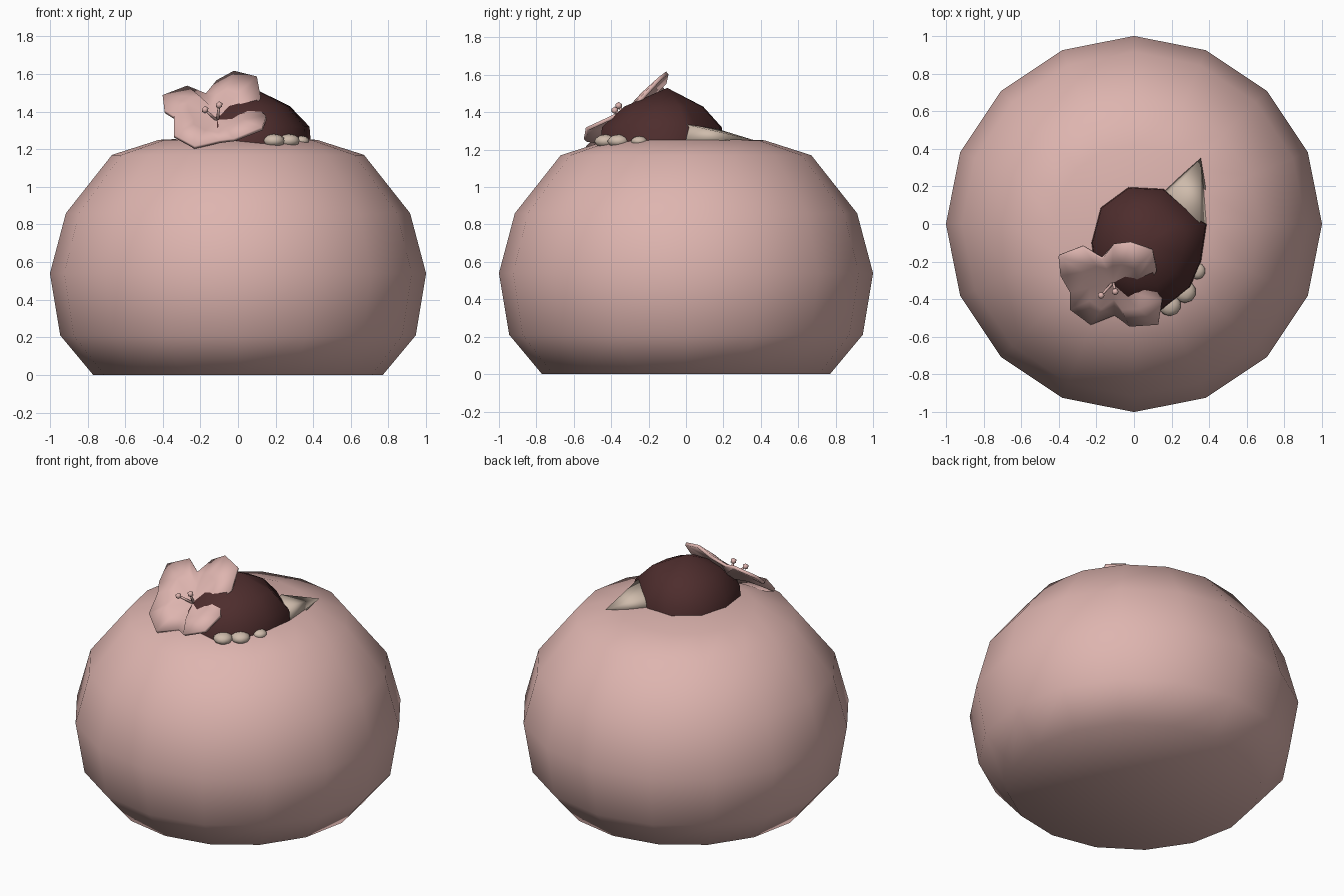
import bpy, bmesh, math
from mathutils import Vector

cube = bpy.data.objects.get("Cube")
if cube:
    bpy.data.objects.remove(cube)


def material(name, rgb):
    m = bpy.data.materials.new(name)
    m.use_nodes = True
    m.diffuse_color = (*rgb, 1)
    node = next(n for n in m.node_tree.nodes if n.type == 'BSDF_PRINCIPLED')
    node.inputs["Base Color"].default_value = (*rgb, 1)
    return m


PINK = material("soft pink", (0.73, 0.46, 0.43))
BEAN = material("dark bean red", (0.075, 0.026, 0.026))
CREAM = material("beige cream", (0.62, 0.50, 0.41))


def finish(name, bm, mat):
    bmesh.ops.recalc_face_normals(bm, faces=bm.faces)
    for f in bm.faces:
        f.smooth = True
    mesh = bpy.data.meshes.new(name)
    bm.to_mesh(mesh)
    bm.free()
    mesh.materials.append(mat)
    obj = bpy.data.objects.new(name, mesh)
    bpy.context.collection.objects.link(obj)
    return obj


def loft(name, rings, mat, start=None, end=None):
    """Bridge closed rings of points; start and end are optional fan centres."""
    bm = bmesh.new()
    vr = [[bm.verts.new(p) for p in ring] for ring in rings]
    n = len(vr[0])
    for a, b in zip(vr, vr[1:]):
        for i in range(n):
            j = (i + 1) % n
            bm.faces.new((a[i], a[j], b[j], b[i]))
    for tip, ring in ((start, vr[0]), (end, vr[-1])):
        if tip is not None:
            c = bm.verts.new(tip)
            for i in range(n):
                bm.faces.new((c, ring[i], ring[(i + 1) % n]))
    return finish(name, bm, mat)


# Round bun body
SIDES = 16
profile = [(0.77, 0), (0.945, 0.21), (1.0, 0.54), (0.915, 0.86),
           (0.67, 1.17), (0.42, 1.25)]
rings = [[(r * math.cos(math.tau * i / SIDES), r * math.sin(math.tau * i / SIDES), z)
          for i in range(SIDES)] for r, z in profile]
loft("bun_body", rings, PINK, (0, 0, 0), (0, 0, 1.27))

# Bean paste filling rising to a blunt peak
outline = [(0.39, 0), (0.31, 0.06), (0.16, 0.19), (-0.03, 0.2), (-0.18, 0.09),
           (-0.23, -0.1), (-0.2, -0.3), (-0.05, -0.44), (0.15, -0.46),
           (0.3, -0.34), (0.36, -0.2)]
peak = Vector((0.07, -0.1, 1.53))


def filling_ring(scale, z):
    return [(peak.x + (x - peak.x) * scale, peak.y + (y - peak.y) * scale, z)
            for x, y in outline]


loft("bean_filling", [filling_ring(1, 1.2), filling_ring(0.97, 1.32),
                      filling_ring(0.64, 1.43)], BEAN, None, peak)

# Cream flap behind the filling
flap = [(0.15, 0.17, 1.25), (0.2, 0.17, 1.31), (0.35, 0.0, 1.335),
        (0.39, -0.01, 1.24), (0.38, 0.2, 1.25)]
loft("cream_flap", [flap], CREAM, (0.355, 0.35, 1.255), (0.2, 0.0, 1.24))

# Cream showing in lumps under the front edge of the filling
for k, (x, y, size) in enumerate([(0.19, -0.43, 0.06), (0.27, -0.36, 0.06),
                                  (0.335, -0.25, 0.045)]):
    bm = bmesh.new()
    bmesh.ops.create_icosphere(bm, subdivisions=2, radius=size)
    bmesh.ops.scale(bm, vec=(1, 1, 0.6), verts=bm.verts)
    bmesh.ops.translate(bm, vec=(x, y, 1.245), verts=bm.verts)
    finish(f"cream_lump_{k + 1}", bm, CREAM)

# Four-petalled flower; the rim dips inwards at the notches
rim = [(-0.34, -0.36, 1.37), (-0.39, -0.27, 1.40), (-0.4, -0.17, 1.48),
       (-0.27, -0.12, 1.53), (-0.17, -0.18, 1.49), (-0.11, -0.11, 1.56),
       (-0.02, -0.1, 1.61), (0.1, -0.14, 1.58), (0.12, -0.24, 1.47),
       (0.09, -0.3, 1.42), (0.15, -0.4, 1.37), (0.13, -0.53, 1.31),
       (-0.02, -0.54, 1.25), (-0.1, -0.48, 1.24), (-0.23, -0.53, 1.21),
       (-0.34, -0.45, 1.27)]
notches = {0, 4, 9, 13}
heart = Vector((-0.11, -0.31, 1.35))
lift = Vector((0, -0.6, 0.8)) * 0.025
middle = [heart.lerp(Vector(p), 0.55) + (-lift * 0.4 if i in notches else lift)
          for i, p in enumerate(rim)]
flower = loft("flower_petals", [rim, middle], PINK, None, heart)
solid = flower.modifiers.new("thickness", 'SOLIDIFY')
solid.thickness = 0.02
solid.offset = 0

# Stamens: thin stalks with round tips
for k, tip in enumerate([(-0.175, -0.38, 1.41), (-0.1, -0.36, 1.435)]):
    tip = Vector(tip)
    axis = tip - heart
    turn = axis.to_track_quat('Z', 'Y').to_matrix()
    bm = bmesh.new()
    stalk = bmesh.ops.create_cone(bm, cap_ends=True, segments=6, radius1=0.009,
                                  radius2=0.007, depth=axis.length)["verts"]
    bmesh.ops.rotate(bm, matrix=turn, verts=stalk)
    bmesh.ops.translate(bm, vec=(tip + heart) / 2, verts=stalk)
    ball = bmesh.ops.create_icosphere(bm, subdivisions=1, radius=0.02)["verts"]
    bmesh.ops.translate(bm, vec=tip, verts=ball)
    finish(f"stamen_{k + 1}", bm, PINK)
